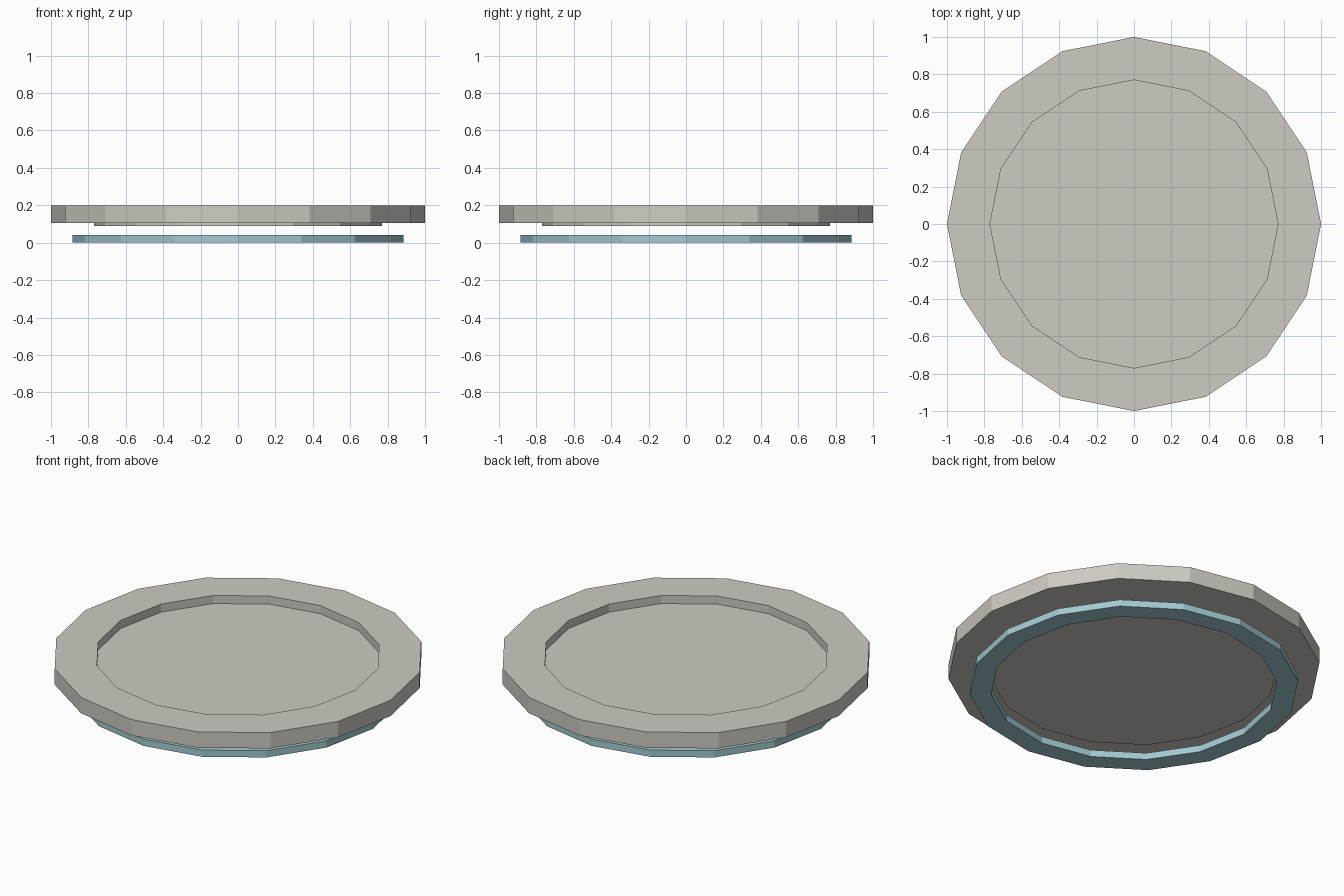
import bpy, math

if "Cube" in bpy.data.objects:
    bpy.data.objects.remove(bpy.data.objects["Cube"])

SIDES = 16

def material(name, color):
    m = bpy.data.materials.new(name)
    m.diffuse_color = (*color, 1)
    m.use_nodes = True
    m.node_tree.nodes["Principled BSDF"].inputs["Base Color"].default_value = m.diffuse_color
    return m

grey = material("warm grey", (0.62, 0.59, 0.54))
blue = material("pale blue", (0.36, 0.59, 0.64))

def lathe(name, profile, mat, closed):
    """Spin (radius, z) points into a flat-sided solid; open profiles are capped."""
    verts, faces, n = [], [], len(profile)
    for r, z in profile:
        for i in range(SIDES):
            a = 2 * math.pi * i / SIDES
            verts.append((r * math.cos(a), r * math.sin(a), z))
    for k in range(n if closed else n - 1):
        p, q = k * SIDES, (k + 1) % n * SIDES
        for i in range(SIDES):
            j = (i + 1) % SIDES
            faces.append((p + i, p + j, q + j, q + i))
    if not closed:
        faces.append(tuple(reversed(range(SIDES))))
        faces.append(tuple(range((n - 1) * SIDES, n * SIDES)))
    me = bpy.data.meshes.new(name)
    me.from_pydata(verts, [], faces)
    me.materials.append(mat)
    ob = bpy.data.objects.new(name, me)
    bpy.context.collection.objects.link(ob)
    return ob

# Dish: stepped underside, thick rim and recessed floor
lathe("dish", [(0.77, 0.09), (0.77, 0.106), (1.0, 0.106),
               (1.0, 0.2), (0.77, 0.2), (0.77, 0.152)], grey, False)

# Separate ring floating below the dish
lathe("base_ring", [(0.77, 0), (0.885, 0), (0.885, 0.04), (0.77, 0.04)], blue, True)
